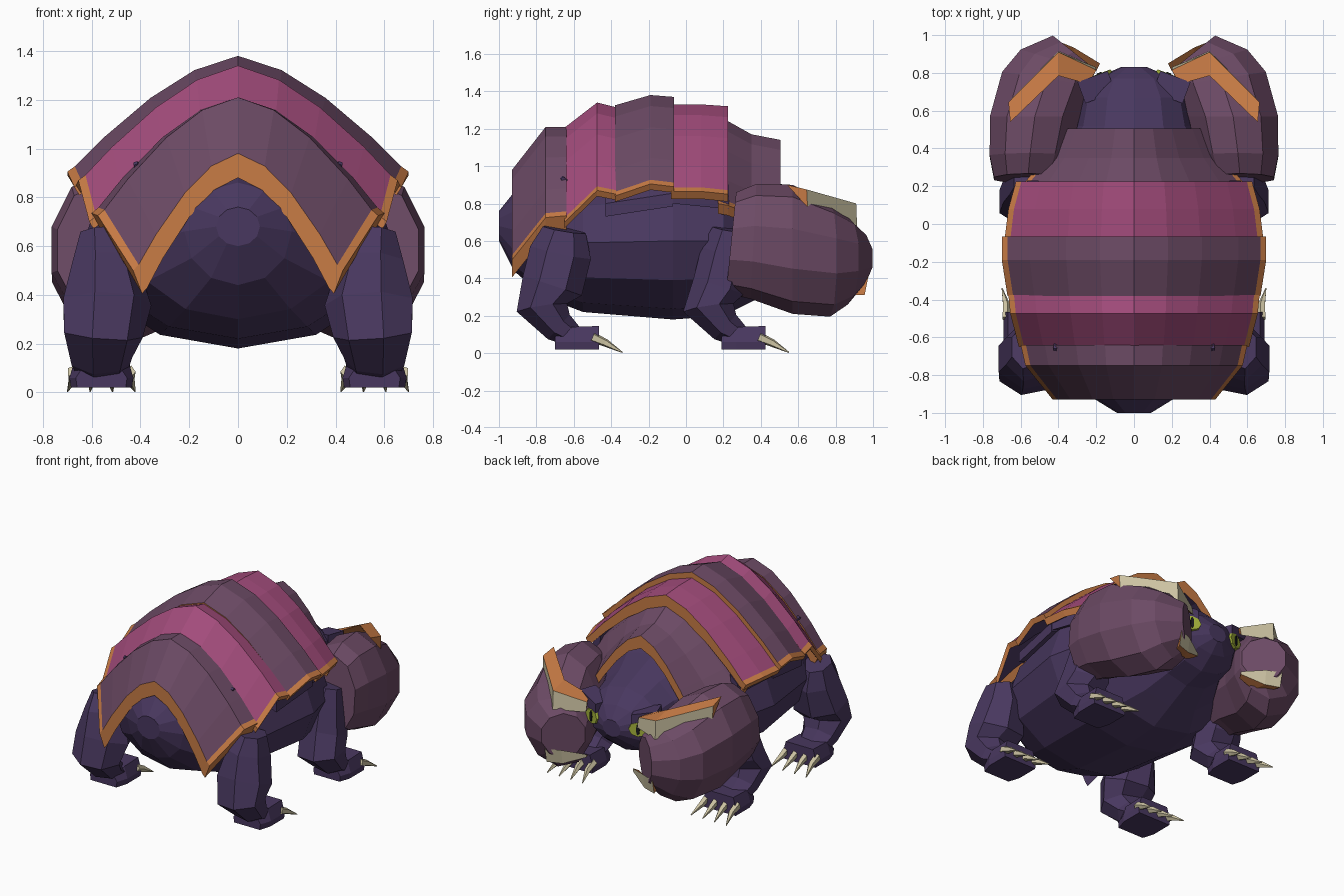
import bpy, bmesh, math
from mathutils import Vector

if "Cube" in bpy.data.objects:
    bpy.data.objects.remove(bpy.data.objects["Cube"])


def mat(name, rgb):
    m = bpy.data.materials.new(name)
    m.diffuse_color = (*rgb, 1)
    m.use_nodes = True
    m.node_tree.nodes["Principled BSDF"].inputs["Base Color"].default_value = m.diffuse_color
    return m


DARK = mat("dark_purple", (0.066, 0.039, 0.115))
MAUVE = mat("mauve", (0.150, 0.069, 0.130))
PINK = mat("pink", (0.365, 0.072, 0.200))
ORANGE = mat("orange", (0.58, 0.20, 0.06))
BONE = mat("bone", (0.60, 0.54, 0.36))
GREEN = mat("eye_green", (0.38, 0.46, 0.045))
BLACK = mat("black", (0.01, 0.01, 0.012))


def loft(name, rings, mats, mirror=False, rule=None):
    """Skin equal-length closed rings; the rule maps column (-1, -2 = caps) to material."""
    bm = bmesh.new()
    vs = [[bm.verts.new(p) for p in r] for r in rings]
    n = len(rings[0])
    for a, b in zip(vs, vs[1:]):
        for i in range(n):
            j = (i + 1) % n
            f = bm.faces.new((a[i], a[j], b[j], b[i]))
            f.material_index = rule(i) if rule else 0
    for k, cap in ((-1, vs[0]), (-2, vs[-1])):
        bm.faces.new(cap).material_index = rule(k) if rule else 0
    bmesh.ops.recalc_face_normals(bm, faces=bm.faces)
    me = bpy.data.meshes.new(name)
    bm.to_mesh(me)
    bm.free()
    for m in mats:
        me.materials.append(m)
    ob = bpy.data.objects.new(name, me)
    bpy.context.collection.objects.link(ob)
    if mirror:
        ob.modifiers.new("mirror", 'MIRROR').use_mirror_merge = False
    return ob


def oval(y, cx, rx, zlow, zmid, zhigh, n, shear_x=0, shear_z=0):
    """Ring in the xz plane with different upper and lower heights, optionally slanted."""
    pts = []
    for i in range(n):
        a = 2 * math.pi * (i + 0.5 * (n % 4 == 2)) / n
        s = math.sin(a)
        x, z = rx * math.cos(a), s * ((zhigh - zmid) if s > 0 else (zmid - zlow))
        pts.append((cx + x, y + shear_x * x + shear_z * z, zmid + z))
    return pts


def tube(name, path, n, mats, mirror=True):
    """Loft round sections of given (side, depth) radius along a path."""
    pts = [Vector(p[:3]) for p in path]
    rings = []
    for k, p in enumerate(pts):
        t = (pts[min(k + 1, len(pts) - 1)] - pts[max(k - 1, 0)]).normalized()
        side = Vector((1, 0, 0))
        side = (side - t * side.dot(t)).normalized()
        up = t.cross(side)
        rx, rd = path[k][3:]
        rings.append([p + side * rx * math.cos(a) + up * rd * math.sin(a)
                      for a in (2 * math.pi * (i + 0.5) / n for i in range(n))])
    return loft(name, rings, mats, mirror=mirror)


# Body and head: one long faceted hull, tail stub to snout
hull = [(-1.0, .09, .60, .68, .76), (-.92, .22, .44, .66, .86), (-.76, .43, .30, .61, .92),
        (-.55, .57, .22, .59, .98), (-.07, .64, .18, .60, 1.08), (.20, .58, .20, .60, 1.04),
        (.36, .41, .28, .60, .96), (.52, .31, .36, .62, .90), (.67, .28, .40, .62, .84),
        (.77, .21, .48, .62, .75), (.83, .07, .55, .61, .67)]
loft("body", [oval(y, 0, rx, a, b, c, 12) for y, rx, a, b, c in hull], [DARK])


# Shell bands: thick arches with orange end lips and lower trim
# stations are (y, top z, edge x, edge z)
def band(name, stations, m, thick, taper=0.0, power=1.55):
    ts = (-1, -.97, -.8, -.52, -.26, 0, .26, .52, .8, .97, 1)
    rings = []
    for y, zt, xe, ze in stations:
        outer = [(xe * t + (.010 * t if abs(t) == 1 else 0), y,
                  zt - (zt - ze) * abs(t) ** power) for t in ts]
        inner = []
        for (x, _, z), t in zip(outer, ts):
            d = thick * (1 - taper * abs(t))
            inner.append((x * (1 - .9 * d), y, z - d))
        rings.append(outer + inner[::-1])

    def rule(i):
        if i < 0 or i in (0, 9, 10, 21):
            return 1
        return 0 if i < 10 else 2
    loft(name, rings, [m, ORANGE, DARK], rule=rule)


band("shell_rear", [(-.93, .98, .42, .50), (-.75, 1.21, .565, .725), (-.64, 1.21, .59, .735)],
     MAUVE, .10, .05, 1.65)
band("shell_second", [(-.65, 1.205, .60, .70), (-.475, 1.34, .645, .87), (-.375, 1.315, .655, .85)],
     PINK, .045, .3)
band("shell_third", [(-.38, 1.325, .66, .84), (-.19, 1.38, .69, .905), (-.065, 1.37, .69, .89)],
     MAUVE, .08, .6)
band("shell_fourth", [(-.08, 1.33, .675, .865), (.08, 1.33, .655, .865), (.225, 1.32, .615, .85)],
     PINK, .10, .6)
band("shell_front", [(.17, 1.25, .59, .80), (.225, 1.24, .565, .79), (.35, 1.17, .46, .74),
                     (.505, 1.14, .385, .71)], MAUVE, .09, .4)

# Dark skirts showing below the shell edge
for nm, y0, y1, z0, z1, x0, x1 in (("skirt_mid", -.43, -.07, .73, .785, .60, .63),
                                   ("skirt_front", -.07, .23, .80, .77, .625, .565)):
    loft(nm, [[(x - .05, y, z + .02), (x, y, z), (x, y, z + .07), (x - .06, y, z + .13)]
              for y, z, x in ((y0, z0, x0), (y1, z1, x1))], [DARK], mirror=True)

# Small spikes on the rear band
tube("shell_spike", [(.40, -.63, .90, .03, .03), (.42, -.665, .94, .012, .012)], 4, [DARK])

# Big forearm lobes beside the head, front end cut facing inward
lobe = [(.24, .56, .19, .32, .58, .86, 10, 0, .10), (.36, .55, .225, .29, .58, .905, 10, 0, .05),
        (.57, .525, .25, .21, .56, .90, 10), (.77, .46, .25, .195, .53, .80, 10, .15),
        (.865, .405, .205, .26, .52, .73, 10, .3), (.91, .32, .115, .35, .51, .66, 10, .8)]
loft("head_lobe", [oval(*r) for r in lobe], [MAUVE], mirror=True)


def bone_rule(i):
    return 0 if i == 0 else 1


# Blades on the lobes: sections are front top, front bottom, back edge
loft("upper_blade",
     [[(.665, .645, .875), (.66, .65, .78), (.655, .54, .90)],
      [(.40, .91, .80), (.40, .915, .67), (.40, .785, .83)],
      [(.20, .815, .735), (.20, .83, .67), (.24, .74, .75)]],
     [BONE, ORANGE], mirror=True, rule=bone_rule)
loft("lower_blade",
     [[(.42, .975, .41), (.42, .955, .31), (.39, .86, .31)],
      [(.32, .935, .41), (.32, .92, .31), (.31, .82, .31)],
      [(.18, .85, .385), (.18, .85, .365), (.20, .81, .36)]],
     [BONE, ORANGE], mirror=True, rule=bone_rule)

# Eyes, pupils and brows
out = Vector((.35, .94, 0)).normalized()
across = Vector((out.y, -out.x, 0))
up = Vector((0, 0, 1))


def eye_ring(c, rw, rh, n=8):
    return [c + across * rw * math.cos(2 * math.pi * i / n) + up * rh * math.sin(2 * math.pi * i / n)
            for i in range(n)]


eye = Vector((.165, .75, .635))
loft("eye", [eye_ring(eye, .07, .058), eye_ring(eye + out * .05, .062, .05)], [GREEN], mirror=True)
loft("pupil", [eye_ring(eye + out * .045, .014, .042), eye_ring(eye + out * .055, .012, .038)],
     [BLACK], mirror=True)
brow = Vector((.195, .715, .715))
loft("brow", [[brow + out * d + across * w * .085 + up * (h + w * .02)
               for w, h in ((-1, -.03), (1, -.03), (1, .04), (-1, .04))]
              for d in (-.05, .07)], [DARK], mirror=True)

# Legs: bent tube, block foot and claws, repeated front and rear
for nm, dy, k in (("rear", 0, 1.0), ("front", .89, .85)):
    leg = tube(nm + "_leg",
               [(.57, -.65, .66, .085 * k, .12 * k), (.555, -.67, .54, .135 * k, .17 * k),
                (.545, -.715, .36, .19 * k, .17 * k), (.56, -.77, .24, .17, .14),
                (.565, -.68, .14, .13, .09), (.56, -.60, .09, .11, .06)], 7, [DARK])
    for p in leg.data.vertices:
        p.co.y += dy
    loft(nm + "_foot",
         [[(.56 + w * sx, y + dy, z) for sx, z in
           ((-1, .02), (1, .02), (1.05, .06), (.85, top), (-.85, top), (-1.05, .06))]
          for y, w, top in ((-.70, .10, .09), (-.62, .125, .14), (-.465, .125, .145))],
         [DARK], mirror=True)
    for i in range(4):
        x = .445 + .077 * i
        tube(f"{nm}_claw_{i + 1}",
             [(x, -.50 + dy, .085, .025, .028), (x, -.43 + dy, .055, .021, .022),
              (x + (i - 1.5) * .015, -.34 + dy, .004, .003, .003)], 5, [BONE])
